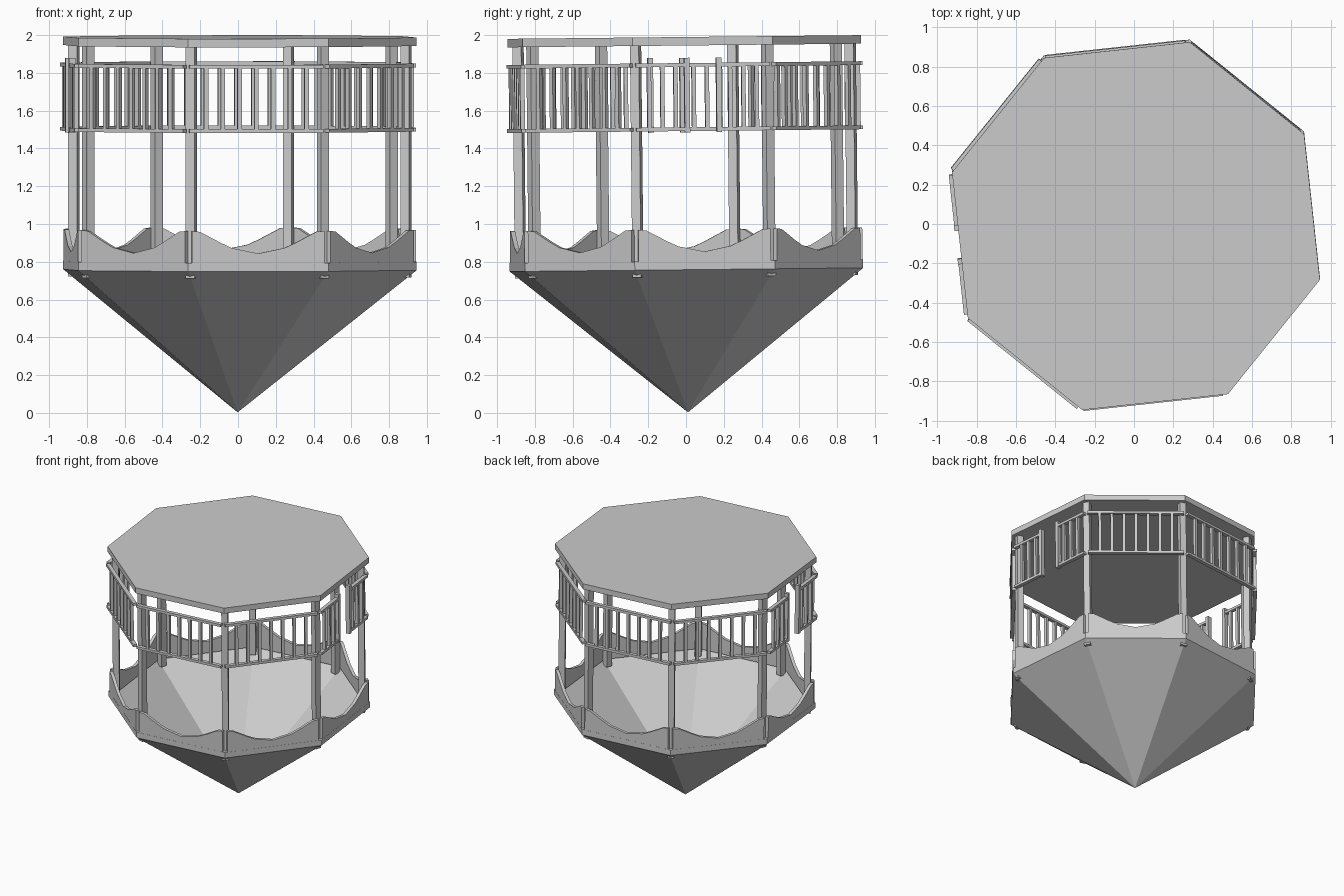
import bpy, bmesh, math
from mathutils import Matrix, Vector

if "Cube" in bpy.data.objects:
    bpy.data.objects.remove(bpy.data.objects["Cube"])

grey = bpy.data.materials.new("weathered_grey")
grey.diffuse_color = (0.6, 0.6, 0.6, 1)
grey.use_nodes = True
grey.node_tree.nodes["Principled BSDF"].inputs["Base Color"].default_value = grey.diffuse_color

FIRST = math.radians(6.2)            # direction of the first side of the octagon
STEP = math.radians(45)
LEAN = Matrix.Translation((0, 0, 1)) @ Matrix.Rotation(math.radians(0.6), 4, 'X') @ Matrix.Translation((0, 0, -1))


def finish(name, bm, shift=(0.01, 0, 0), closed=True):
    bm.transform(Matrix.Translation(shift) @ LEAN)
    if closed:
        bmesh.ops.recalc_face_normals(bm, faces=bm.faces[:])
    me = bpy.data.meshes.new(name)
    bm.to_mesh(me)
    bm.free()
    me.materials.append(grey)
    ob = bpy.data.objects.new(name, me)
    bpy.context.collection.objects.link(ob)
    return ob


def box(bm, lo, hi, mat):
    lo, hi = Vector(lo), Vector(hi)
    size = hi - lo
    m = mat @ Matrix.Translation((lo + hi) / 2) @ Matrix.Diagonal((*size, 1))
    bmesh.ops.create_cube(bm, size=1, matrix=m)


def octagon(bm, r, z):
    return [bm.verts.new((r * math.cos(a), r * math.sin(a), z))
            for a in (FIRST + STEP * (k + 0.5) for k in range(8))]


def bridge(bm, a, b):
    for i in range(8):
        j = (i + 1) % 8
        bm.faces.new((a[i], a[j], b[j], b[i]))


# Flat octagonal platform on top
bm = bmesh.new()
low, top = octagon(bm, 0.975, 1.945), octagon(bm, 0.975, 1.99)
bridge(bm, low, top)
bm.faces.new(low[::-1])
bm.faces.new(top)
finish("platform", bm)

# Inverted hollow roof
bm = bmesh.new()
tip = bm.verts.new((-0.012, 0, 0.003))
ring = octagon(bm, 0.975, 0.758)
for i in range(8):
    bm.faces.new((tip, ring[(i + 1) % 8], ring[i]))
finish("roof_cone", bm, closed=False)

# Band around the roof edge
bm = bmesh.new()
loops = [octagon(bm, r, z) for r, z in ((0.975, 0.758), (0.975, 0.803), (0.95, 0.803), (0.95, 0.758))]
for i in range(4):
    bridge(bm, loops[i], loops[(i + 1) % 4])
finish("roof_band", bm)

# Posts at the corners
bm = bmesh.new()
for k in range(8):
    turn = Matrix.Rotation(FIRST + STEP * (k + 0.5), 4, 'Z')
    box(bm, (0.892, -0.024, 0.72), (0.94, 0.024, 1.95), turn)
finish("posts", bm)

# Scalloped boards between the posts
half = [(0.352, 0.972), (0.31, 0.968), (0.2, 0.91), (0.14, 0.882)]
outline = ([(-0.352, 0.8), (0.352, 0.8)] + half + [(0, 0.853)]
           + [(-u, z) for u, z in reversed(half)])
bm = bmesh.new()
for k in range(8):
    turn = Matrix.Rotation(FIRST + STEP * k, 4, 'Z')
    inner, outer = ([bm.verts.new(turn @ Vector((d, u, z))) for u, z in outline] for d in (0.876, 0.9))
    bm.faces.new(inner[::-1])
    bm.faces.new(outer)
    n = len(outline)
    for i in range(n):
        j = (i + 1) % n
        bm.faces.new((inner[i], inner[j], outer[j], outer[i]))
finish("scalloped_boards", bm)

# Railings, with an entrance gap in two opposite sides
bm = bmesh.new()
for k in range(8):
    turn = Matrix.Rotation(FIRST + STEP * k, 4, 'Z')
    gap = k % 4 == 0
    spans = [(-0.357, -0.075), (0.075, 0.357)] if gap else [(-0.357, 0.357)]
    for a, b in spans:
        for z in (1.492, 1.832):
            box(bm, (0.879, a, z), (0.909, b, z + 0.02), turn)
        bars = 3 if gap else 7
        for i in range(1, bars + 1):
            u = a + (b - a) * i / (bars + 1)
            box(bm, (0.882, u - 0.011, 1.512), (0.906, u + 0.011, 1.832), turn)
    if gap:
        for s in (-0.085, 0.085):
            box(bm, (0.877, s - 0.014, 1.485), (0.911, s + 0.014, 1.88), turn)
finish("railings", bm, shift=(0, 0, 0))
